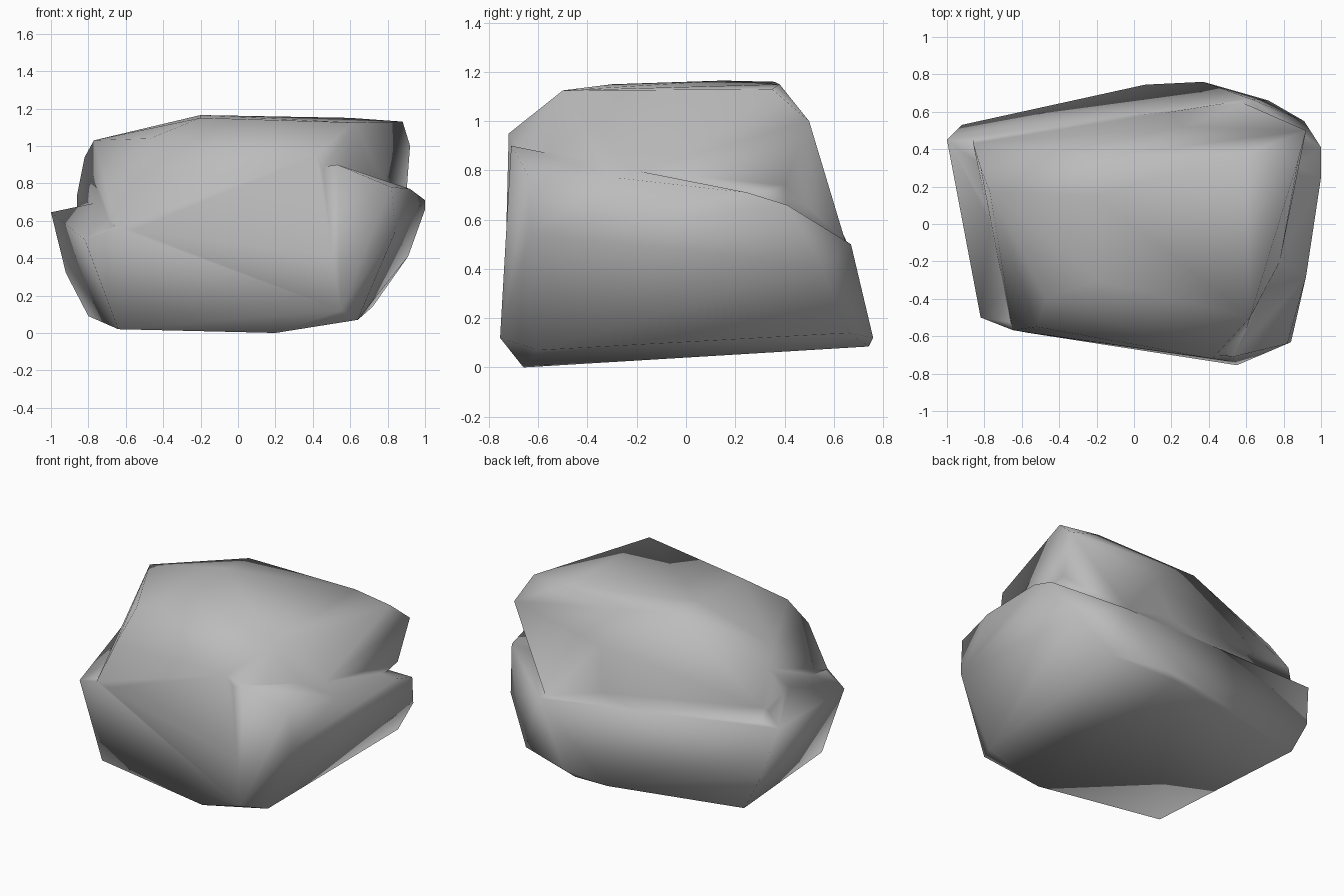
import bpy
import bmesh

default_cube = bpy.data.objects.get("Cube")
if default_cube:
    bpy.data.objects.remove(default_cube, do_unlink=True)

# Single stone colour
stone = bpy.data.materials.new("grey stone")
stone.use_nodes = True
grey = (0.5, 0.5, 0.5, 1)
stone.diffuse_color = grey
principled = next(n for n in stone.node_tree.nodes if n.type == "BSDF_PRINCIPLED")
principled.inputs["Base Color"].default_value = grey


def faceted_mass(name, corners):
    """Wrap a convex stone mass around corners given in hundredths of a unit."""
    bm = bmesh.new()
    for corner in corners:
        bm.verts.new([value / 100 for value in corner])
    hull = bmesh.ops.convex_hull(bm, input=bm.verts)
    unused = {g for g in hull["geom_interior"] + hull["geom_unused"]
              if isinstance(g, bmesh.types.BMVert)}
    bmesh.ops.delete(bm, geom=list(unused), context="VERTS")
    bmesh.ops.recalc_face_normals(bm, faces=bm.faces)
    mesh = bpy.data.meshes.new(name)
    bm.to_mesh(mesh)
    bm.free()
    mesh.materials.append(stone)
    obj = bpy.data.objects.new(name, mesh)
    bpy.context.collection.objects.link(obj)
    return obj


# Tall central mass: top plateau, shoulders, waist, then the buried foot
boulder = faceted_mass("boulder", [
    (-77, 17, 103), (-20, 15, 116.5), (-17, 36, 116), (60, 38, 115),
    (88, 35, 113), (62, -50, 112.5), (-20, -30, 115), (-47, -40, 104),
    (-82, 30, 94), (92, 50, 100), (42, -72, 95), (27, 52, 89),
    (-86, 43, 74), (-73, -3, 82), (-52, -55, 84), (-65, -57, 58),
    (78, -20, 80), (90, 40, 74), (20, 60, 62), (60, 66, 52),
    (55, -74, 14), (-60, -50, 10), (-88, 50, 35),
])

# Broad lower mass: base, bulging flanks, then the ledge crests
ledge = faceted_mass("lower_ledge", [
    (-64, -52, 2), (20, -66, 0), (64, -60, 7), (30, 74, 8.5),
    (55, -75.5, 12), (-80, 53, 9), (37, 76, 12), (6, 74.5, 9),
    (72, 66, 14), (-92, 53, 32), (91, 55, 41), (62, 67, 50),
    (-100, 45, 64.5), (-82, -50, 50), (84, -63, 54), (100, 41, 66),
    (100, 25, 71), (92, -28, 77), (82, -64, 78), (53, -71, 90),
    (-74, -5, 70), (-65, -57, 56),
])

# Fuse both masses into one stone
union = boulder.modifiers.new("fuse", "BOOLEAN")
union.operation = "UNION"
union.solver = "EXACT"
union.object = ledge
bpy.context.view_layer.update()
depsgraph = bpy.context.evaluated_depsgraph_get()
fused = bpy.data.meshes.new_from_object(boulder.evaluated_get(depsgraph))
boulder.modifiers.clear()
boulder.data = fused
bpy.data.objects.remove(ledge, do_unlink=True)

# Merge slivers and give the stone softly worn shading
bm = bmesh.new()
bm.from_mesh(fused)
bmesh.ops.remove_doubles(bm, verts=bm.verts, dist=0.03)
bmesh.ops.triangulate(bm, faces=bm.faces)
bmesh.ops.recalc_face_normals(bm, faces=bm.faces)
for face in bm.faces:
    face.smooth = True
bm.to_mesh(fused)
bm.free()
